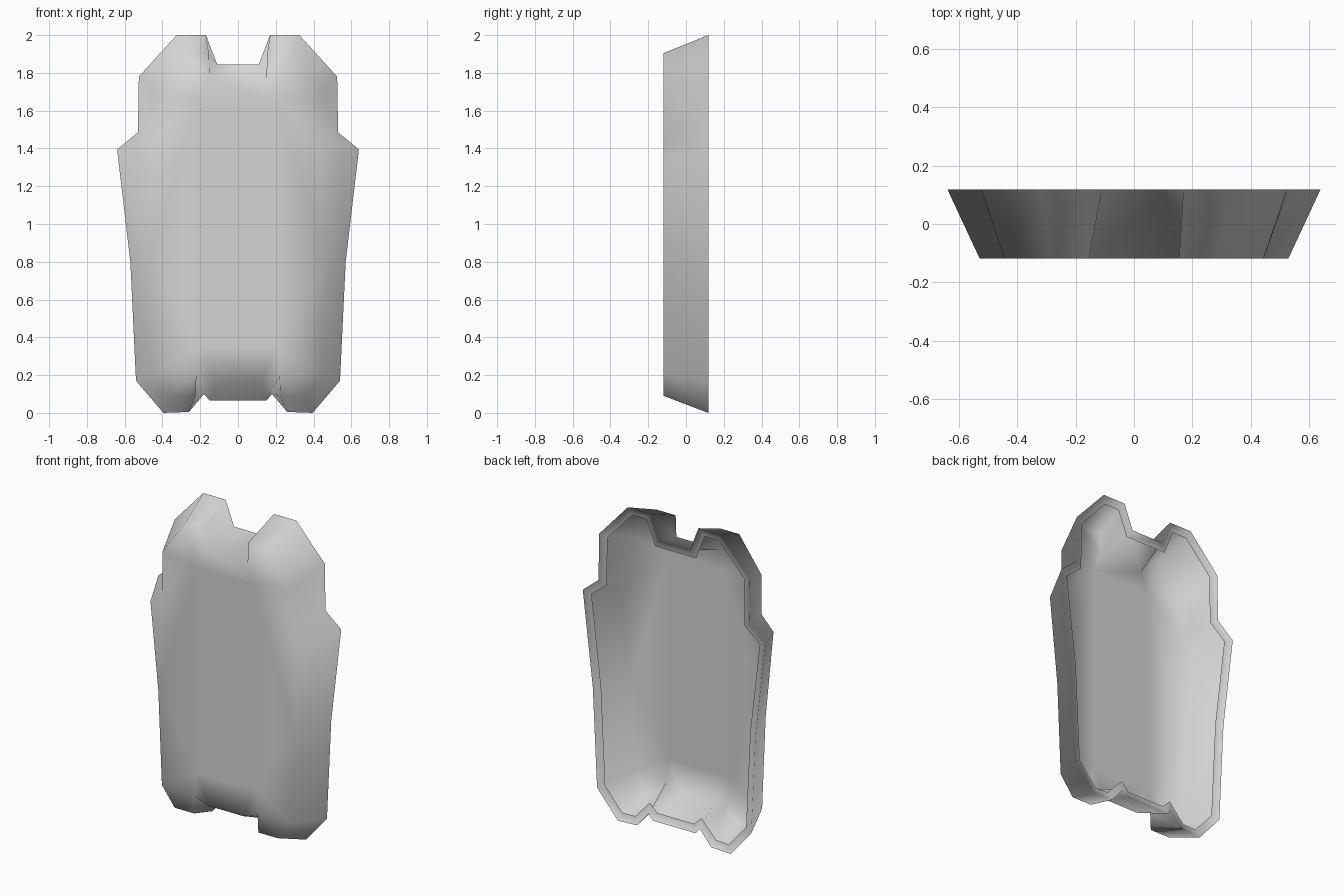
import bpy, bmesh
from mathutils import Vector

cube = bpy.data.objects.get("Cube")
if cube:
    bpy.data.objects.remove(cube, do_unlink=True)

BACK, FRONT = 0.118, -0.118
LIP_WIDTH, LIP_DROP = 0.048, 0.015

# Half outlines (x, z) from the top notch round to the bottom notch
RIM = [(.11, 1.845), (.17, 2), (.325, 2), (.525, 1.78), (.53, 1.485), (.64, 1.395),
       (.57, .8), (.54, .17), (.395, 0), (.26, .005), (.18, .1), (.15, .065)]
FACE = [(.15, 1.77), (.155, 1.905), (.29, 1.905), (.445, 1.69), (.445, 1.44), (.53, 1.35),
        (.475, .8), (.45, .21), (.36, .09), (.225, .09), (.22, .2), (.12, .165)]
PANEL = [(.2, 1.65), (.2, .35)]


def mirrored(half):
    return [Vector(p) for p in half] + [Vector((-x, z)) for x, z in reversed(half)]


def inset(points, width):
    """Shrink a clockwise outline, limiting the reach at sharp corners."""
    result = []
    for i, p in enumerate(points):
        a = (p - points[i - 1]).normalized()
        b = (points[(i + 1) % len(points)] - p).normalized()
        na, nb = Vector((a.y, -a.x)), Vector((b.y, -b.x))
        m = (na + nb).normalized()
        result.append(p + m * width / max(m.dot(na), 0.75))
    return result


bm = bmesh.new()


def ring(points, y):
    return [bm.verts.new((p.x, y, p.y)) for p in points]


def bridge(r, s):
    n = len(r)
    return [bm.faces.new((r[i], r[(i + 1) % n], s[(i + 1) % n], s[i])) for i in range(n)]


def loop_edges(r):
    return [bm.edges.get((r[i - 1], r[i])) or bm.edges.new((r[i - 1], r[i]))
            for i in range(len(r))]


# Thin flared wall and front sheet with a rectangular panel in its middle
rim_points = mirrored(RIM)
rim = ring(rim_points, BACK)
face = ring(mirrored(FACE), FRONT)
panel = ring(mirrored(PANEL), FRONT)
bridge(face, rim)
bmesh.ops.triangle_fill(bm, edges=loop_edges(face) + loop_edges(panel),
                        use_beauty=True, normal=(0, -1, 0))
if not any(set(f.verts) <= set(panel) for f in bm.faces):
    bm.faces.new(panel)
bmesh.ops.recalc_face_normals(bm, faces=bm.faces[:])

# Narrow lip folded inward round the open back, shaded with the inside of the wall
lip = bridge(rim, ring(inset(rim_points, LIP_WIDTH), BACK - LIP_DROP))
for f in lip:
    f.normal_update()
    if f.normal.y > 0:
        f.normal_flip()
for f in bm.faces:
    f.smooth = True

mesh = bpy.data.meshes.new("shell_plate")
bm.to_mesh(mesh)
bm.free()
shell = bpy.data.objects.new("shell_plate", mesh)
bpy.context.collection.objects.link(shell)

# Single light grey finish
grey = bpy.data.materials.new("light_grey")
grey.use_nodes = True
colour = (0.66, 0.66, 0.66, 1)
grey.diffuse_color = colour
grey.node_tree.nodes["Principled BSDF"].inputs["Base Color"].default_value = colour
mesh.materials.append(grey)
